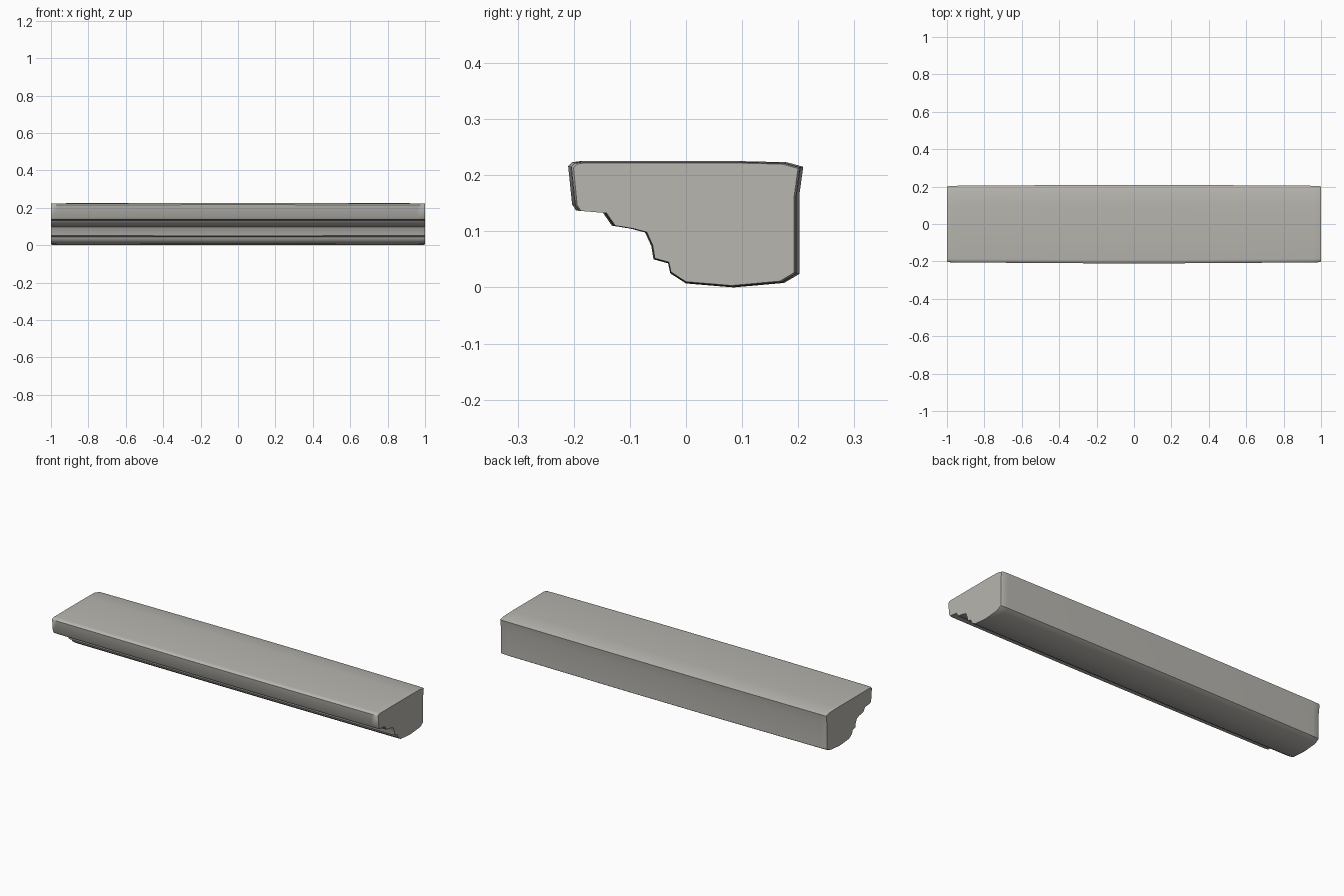
import bpy, bmesh, math

if "Cube" in bpy.data.objects:
    bpy.data.objects.remove(bpy.data.objects["Cube"])

# Stone colour
mat = bpy.data.materials.new("warm_grey_stone")
mat.diffuse_color = (0.48, 0.465, 0.43, 1)
mat.use_nodes = True
mat.node_tree.nodes["Principled BSDF"].inputs["Base Color"].default_value = mat.diffuse_color

# Stepped moulding cross-section (y, z), worn corners
profile = [(-0.210, 0.216), (-0.203, 0.223), (-0.190, 0.225), (0.100, 0.225), (0.180, 0.223),
           (0.209, 0.215), (0.202, 0.165), (0.202, 0.024), (0.175, 0.008), (0.085, 0.000),
           (0.000, 0.007), (-0.028, 0.025), (-0.032, 0.043), (-0.058, 0.050), (-0.062, 0.074),
           (-0.073, 0.098), (-0.100, 0.105), (-0.132, 0.110), (-0.148, 0.133),
           (-0.196, 0.137), (-0.203, 0.148)]

# Stations along the length: x, width scale, height scale (slight swell at the middle)
half = [(0.25, 1.0, 1.0), (0.96, 0.978, 0.99), (0.993, 0.972, 0.985), (1.0, 0.955, 0.97)]
stations = [(-x, a, b) for x, a, b in reversed(half)] + half

bm = bmesh.new()
rings = [[bm.verts.new((x, y * sy, 0.1125 + (z - 0.1125) * sz)) for y, z in profile]
         for x, sy, sz in stations]
n = len(profile)
for a, b in zip(rings, rings[1:]):
    for i in range(n):
        j = (i + 1) % n
        bm.faces.new((a[i], a[j], b[j], b[i]))
bm.faces.new(rings[0])
bm.faces.new(rings[-1])
bmesh.ops.recalc_face_normals(bm, faces=bm.faces)

mesh = bpy.data.meshes.new("stone_ledge")
bm.to_mesh(mesh)
bm.free()
mesh.materials.append(mat)
ledge = bpy.data.objects.new("stone_ledge", mesh)
bpy.context.collection.objects.link(ledge)
bpy.context.view_layer.objects.active = ledge
ledge.select_set(True)
bpy.ops.object.shade_smooth_by_angle(angle=math.radians(50))
